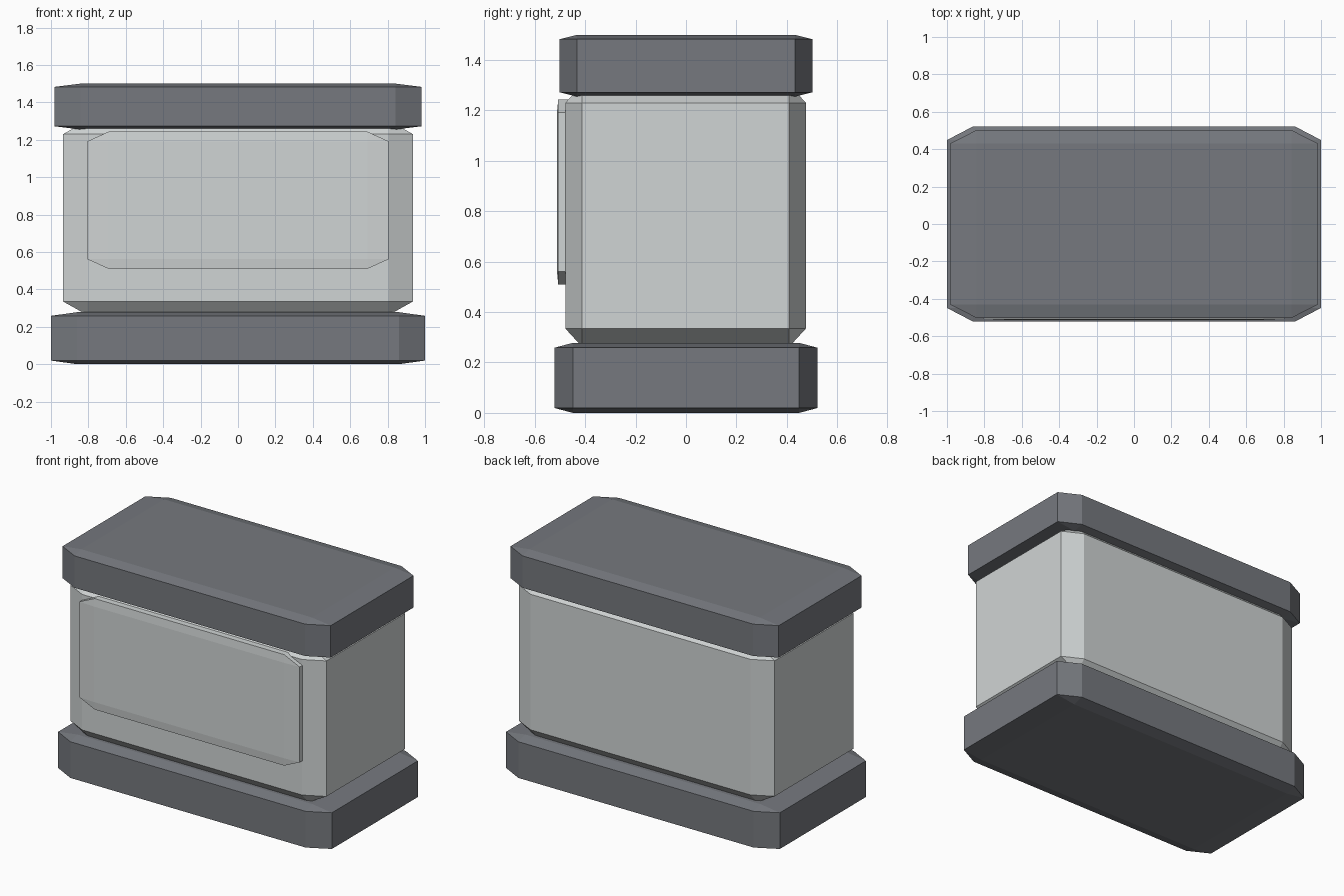
import bpy
import bmesh
from mathutils import Vector

default = bpy.data.objects.get("Cube")
if default:
    bpy.data.objects.remove(default, do_unlink=True)


def make_material(name, colour):
    mat = bpy.data.materials.new(name)
    mat.use_nodes = True
    mat.diffuse_color = colour
    mat.node_tree.nodes["Principled BSDF"].inputs["Base Color"].default_value = colour
    return mat


dark = make_material("dark grey", (0.18, 0.19, 0.21, 1))
light = make_material("pale grey", (0.63, 0.66, 0.66, 1))


def chamfered_box(name, low, high, mat):
    """Bevelled unit cube stretched between two corners, so chamfers scale per axis."""
    low, high = Vector(low), Vector(high)
    bm = bmesh.new()
    bmesh.ops.create_cube(bm, size=1)
    bmesh.ops.bevel(bm, geom=bm.edges[:], offset=0.07, segments=1,
                    affect='EDGES', profile=0.5)
    bmesh.ops.scale(bm, vec=high - low, verts=bm.verts)
    bmesh.ops.translate(bm, vec=(low + high) / 2, verts=bm.verts)
    bmesh.ops.recalc_face_normals(bm, faces=bm.faces)
    mesh = bpy.data.meshes.new(name)
    bm.to_mesh(mesh)
    bm.free()
    mesh.materials.append(mat)
    obj = bpy.data.objects.new(name, mesh)
    bpy.context.collection.objects.link(obj)
    return obj


# Plinth, main block, overhanging cap and raised front panel
chamfered_box("base", (-1, -0.522, 0), (1, 0.522, 0.278), dark)
chamfered_box("body", (-0.935, -0.479, 0.262), (0.935, 0.476, 1.303), light)
chamfered_box("lid", (-0.98, -0.502, 1.255), (0.98, 0.502, 1.5), dark)
chamfered_box("front_panel", (-0.805, -0.512, 0.51), (0.805, -0.44, 1.243), light)
